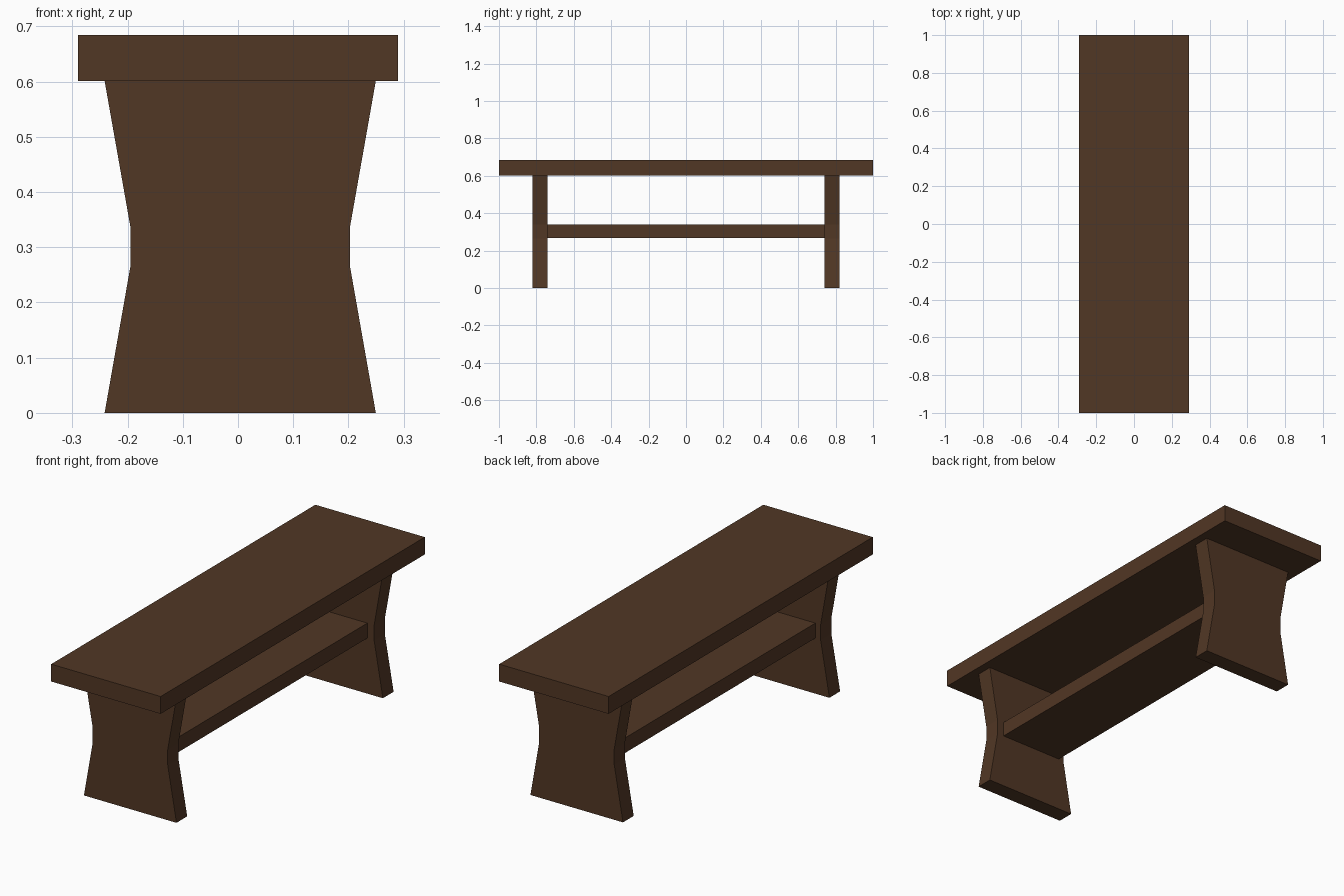
import bpy, bmesh

if "Cube" in bpy.data.objects:
    bpy.data.objects.remove(bpy.data.objects["Cube"])

wood = bpy.data.materials.new("dark brown wood")
wood.diffuse_color = (0.083, 0.038, 0.018, 1.0)
wood.use_nodes = True
wood.node_tree.nodes["Principled BSDF"].inputs["Base Color"].default_value = wood.diffuse_color


def extrude_profile(name, profile, y0, y1):
    """Extrude an x/z outline along y from y0 to y1."""
    bm = bmesh.new()
    face = bm.faces.new([bm.verts.new((x, y0, z)) for x, z in profile])
    ext = bmesh.ops.extrude_face_region(bm, geom=[face])
    moved = [v for v in ext["geom"] if isinstance(v, bmesh.types.BMVert)]
    bmesh.ops.translate(bm, vec=(0, y1 - y0, 0), verts=moved)
    bmesh.ops.recalc_face_normals(bm, faces=bm.faces)
    mesh = bpy.data.meshes.new(name)
    bm.to_mesh(mesh)
    bm.free()
    mesh.materials.append(wood)
    obj = bpy.data.objects.new(name, mesh)
    bpy.context.collection.objects.link(obj)
    return obj


def rect(half_width, z0, z1):
    return [(-half_width, z0), (half_width, z0), (half_width, z1), (-half_width, z1)]


# Seat plank
SEAT_BOTTOM = 0.601
extrude_profile("seat", rect(0.29, SEAT_BOTTOM, 0.684), -1.0, 1.0)

# Waisted end panels, mirrored front to back
CX, WIDE, WAIST = 0.004, 0.2455, 0.199
half = [(WIDE, 0), (WAIST, 0.264), (WAIST, 0.338), (WIDE, SEAT_BOTTOM)]
outline = [(CX + w, z) for w, z in half] + [(CX - w, z) for w, z in reversed(half)]
for name, side in (("front_leg", -1), ("back_leg", 1)):
    extrude_profile(name, outline, side * 0.741, side * 0.822)

# Stretcher board between the legs
extrude_profile("stretcher", rect(0.167, 0.266, 0.338), -0.741, 0.741)
